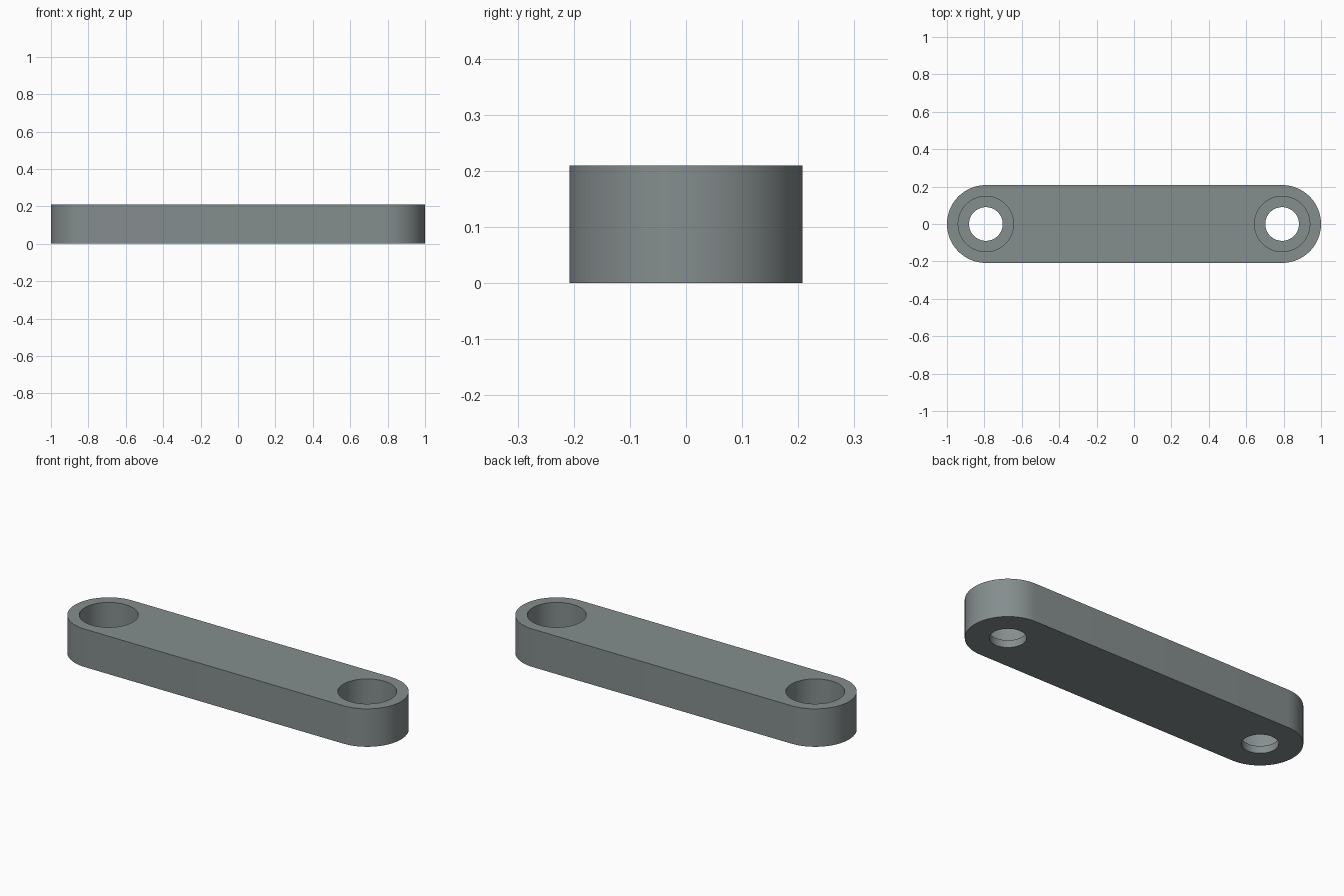
import bpy, bmesh, math

if "Cube" in bpy.data.objects:
    bpy.data.objects.remove(bpy.data.objects["Cube"])

R, H, CX = 0.208, 0.21, 0.792       # end radius, thickness, hole centre offset
BORE, HOLE, STEP = 0.148, 0.09, 0.04  # counterbore radius, hole radius, step height
N = 64

grey = bpy.data.materials.new("slate grey")
grey.diffuse_color = (0.235, 0.268, 0.27, 1)
grey.use_nodes = True
grey.node_tree.nodes["Principled BSDF"].inputs["Base Color"].default_value = grey.diffuse_color


def finish(name, bm):
    mesh = bpy.data.meshes.new(name)
    bm.to_mesh(mesh)
    bm.free()
    obj = bpy.data.objects.new(name, mesh)
    bpy.context.collection.objects.link(obj)
    return obj


# Bar with rounded ends
bm = bmesh.new()
outline = []
for cx, start in ((CX, -math.pi / 2), (-CX, math.pi / 2)):
    for i in range(N // 2 + 1):
        a = start + math.pi * i / (N // 2)
        outline.append(bm.verts.new((cx + R * math.cos(a), R * math.sin(a), 0)))
base = bm.faces.new(outline)
top = bmesh.ops.extrude_face_region(bm, geom=[base])["geom"]
bmesh.ops.translate(bm, vec=(0, 0, H),
                    verts=[v for v in top if isinstance(v, bmesh.types.BMVert)])
bmesh.ops.recalc_face_normals(bm, faces=bm.faces)
bar = finish("link_bar", bm)
bar.data.materials.append(grey)

# Stepped cutter at each end: narrow through hole, wide counterbore
profile = [(HOLE, -0.1), (HOLE, STEP), (BORE, STEP), (BORE, H + 0.1)]
for side, cx in (("left", -CX), ("right", CX)):
    bm = bmesh.new()
    rings = [[bm.verts.new((cx + r * math.cos(2 * math.pi * i / N),
                            r * math.sin(2 * math.pi * i / N), z)) for i in range(N)]
             for r, z in profile]
    for low, high in zip(rings, rings[1:]):
        for i in range(N):
            j = (i + 1) % N
            bm.faces.new((low[i], low[j], high[j], high[i]))
    bm.faces.new(rings[0][::-1])
    bm.faces.new(rings[-1])
    bmesh.ops.recalc_face_normals(bm, faces=bm.faces)
    cutter = finish(side + "_hole_cutter", bm)
    cutter.data.materials.append(grey)
    cutter.hide_render = True
    cutter.hide_set(True)
    cut = bar.modifiers.new(side + "_hole", "BOOLEAN")
    cut.operation, cut.solver, cut.object = "DIFFERENCE", "EXACT", cutter

# Apply the cuts, then smooth the curved walls
bpy.context.view_layer.objects.active = bar
bar.select_set(True)
for mod in list(bar.modifiers):
    bpy.ops.object.modifier_apply(modifier=mod.name)
bpy.ops.object.shade_smooth_by_angle(angle=math.radians(30))
for obj in list(bpy.data.objects):
    if obj != bar:
        bpy.data.objects.remove(obj)
